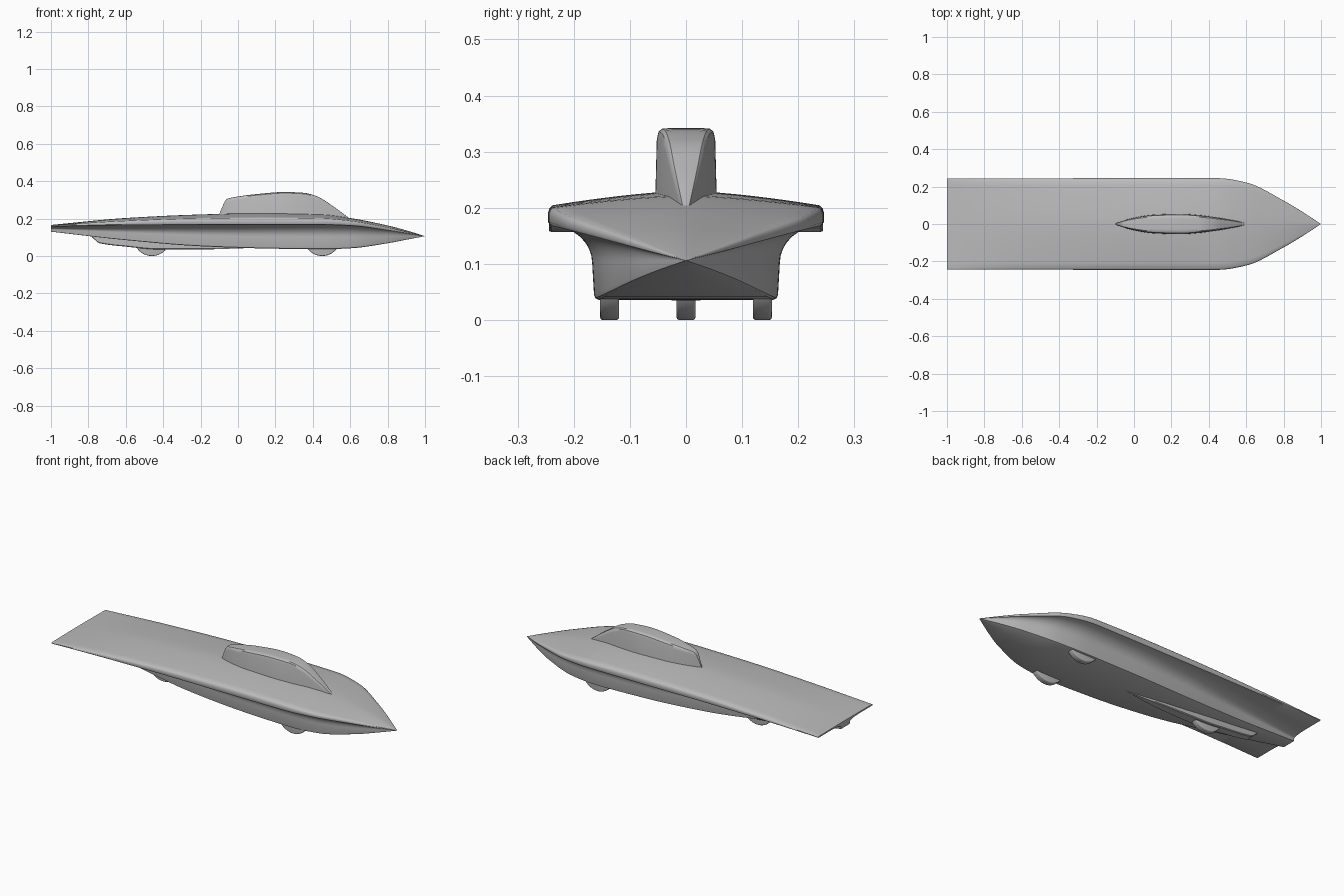
import bpy, bmesh, math
from mathutils import Matrix

if "Cube" in bpy.data.objects:
    bpy.data.objects.remove(bpy.data.objects["Cube"])

grey = bpy.data.materials.new("body_grey")
grey.use_nodes = True
grey.diffuse_color = (0.5, 0.5, 0.5, 1)
grey.node_tree.nodes["Principled BSDF"].inputs["Base Color"].default_value = (0.5, 0.5, 0.5, 1)


def finish(name, bm, angle):
    """Turn a bmesh into a smooth shaded object."""
    bmesh.ops.remove_doubles(bm, verts=bm.verts, dist=0.0002)
    bmesh.ops.recalc_face_normals(bm, faces=bm.faces)
    mesh = bpy.data.meshes.new(name)
    bm.to_mesh(mesh)
    bm.free()
    mesh.materials.append(grey)
    ob = bpy.data.objects.new(name, mesh)
    bpy.context.collection.objects.link(ob)
    bpy.ops.object.select_all(action='DESELECT')
    ob.select_set(True)
    bpy.context.view_layer.objects.active = ob
    bpy.ops.object.shade_smooth_by_angle(angle=math.radians(angle))
    return ob


def sample(stations, x):
    """Monotone cubic interpolation through rows of (x, values...)."""
    def slope(i, k):
        a, b = stations[i], stations[i + 1]
        return (b[k] - a[k]) / (b[0] - a[0])

    def tangent(i, k):
        if i == 0:
            return slope(0, k)
        if i == len(stations) - 1:
            return slope(i - 1, k)
        p, q = slope(i - 1, k), slope(i, k)
        return 2 * p * q / (p + q) if p * q > 0 else 0

    i = max(j for j in range(len(stations) - 1) if j == 0 or stations[j][0] <= x)
    a, b = stations[i], stations[i + 1]
    h = b[0] - a[0]
    t = (x - a[0]) / h
    s = 1 - t
    return [s * s * (1 + 2 * t) * a[k] + t * t * (3 - 2 * t) * b[k]
            + h * t * s * (s * tangent(i, k) - t * tangent(i + 1, k))
            for k in range(1, len(a))]


def loft(name, stations, half_section, steps, angle):
    """Skin mirrored half sections (from centre line to centre line) along x."""
    bm = bmesh.new()
    first, last = stations[0][0], stations[-1][0]
    xs = {first + (last - first) * i / steps for i in range(steps + 1)}
    xs |= {row[0] for row in stations}
    xs = sorted(xs)
    xs = [x for i, x in enumerate(xs) if i == 0 or x - xs[i - 1] > 0.001]
    rings = []
    for x in xs:
        half = half_section(*sample(stations, x))
        ring = half + [(-y, z) for y, z in half[-2:0:-1]]
        rings.append([bm.verts.new((x, y, z)) for y, z in ring])
    n = len(rings[0])
    for a, b in zip(rings, rings[1:]):
        for j in range(n):
            k = (j + 1) % n
            bm.faces.new((a[j], a[k], b[k], b[j]))
    bm.faces.new(rings[0])
    bm.faces.new(rings[-1])
    return finish(name, bm, angle)


# Hull: crowned deck, thin rounded rim, concave flank and flat belly
def hull_section(w, top, hi, lo, belly, bottom):
    rim = hi - lo
    pts = []
    for i in range(9):
        f = 0.97 * i / 8
        pts.append((w * f, hi + (top - hi) * (1 - f ** 1.5)))
    pts += [(w * 0.99, hi - rim * 0.12), (w, hi - rim * 0.35),
            (w, lo + rim * 0.2), (w * 0.985, lo)]
    middle = lo - 0.5 * (lo - bottom)
    fillet = min((w - belly) * 0.93, 0.09)
    for i in range(9):
        a = math.pi / 2 * (1 - i / 8)
        pts.append((belly * 1.02 + fillet * (1 - math.cos(a)),
                    middle + (lo - middle) * math.sin(a)))
    r = (lo - bottom) * 0.07
    pts += [(belly, bottom + r), (belly * 0.985, bottom + r * 0.3),
            (belly * 0.95, bottom), (0, bottom)]
    return pts


# x, half width, crown, rim top, rim bottom, belly half width, belly height
hull = [
    (-1, .244, .166, .164, .157, .04, .13),
    (-.6, .244, .203, .187, .165, .088, .085),
    (-.2, .245, .222, .2, .168, .135, .052),
    (.15, .246, .23, .203, .168, .158, .04),
    (.45, .245, .222, .2, .168, .164, .036),
    (.6, .222, .203, .187, .163, .153, .041),
    (.8, .125, .163, .152, .138, .098, .068),
    (.9, .065, .137, .13, .122, .053, .087),
    (1, 0, .106, .106, .106, 0, .106),
]
loft("hull", hull, hull_section, 80, 40)


# Canopy: narrow upright fin-like cockpit cover
def canopy_section(w, top):
    return [(0, top), (w * 0.5, top), (w * 0.75, top - .001),
            (w * 0.87, top - .006), (w * 0.93, top - .02), (w, .17), (0, .17)]


canopy = [
    (-.1, .003, .225), (-.06, .018, .305), (0, .035, .318), (.1, .051, .331),
    (.25, .056, .342), (.35, .049, .338), (.42, .04, .32), (.5, .027, .272),
    (.6, .006, .198),
]
loft("canopy", canopy, canopy_section, 50, 35)


# Rear fairing: slim keel around the back wheel
def fairing_section(w, bottom):
    return [(0, .14), (w, .14), (w, bottom + .004), (w * 0.85, bottom), (0, bottom)]


fairing = [(-.78, .02, .1), (-.74, .022, .068), (-.6, .026, .05),
           (-.42, .03, .035), (-.2, .024, .035), (.05, .002, .042)]
loft("rear_fairing", fairing, fairing_section, 30, 30)


# Wheels: one at the back, two at the front
def wheel(name, x, y):
    bm = bmesh.new()
    r = 0.098
    turn = Matrix.Translation((x, y, r)) @ Matrix.Rotation(math.pi / 2, 4, 'X')
    bmesh.ops.create_cone(bm, cap_ends=True, segments=64, radius1=r,
                          radius2=r, depth=0.034, matrix=turn)
    rims = [e for e in bm.edges if any(len(f.verts) > 4 for f in e.link_faces)]
    bmesh.ops.bevel(bm, geom=rims, offset=0.005, segments=3,
                    profile=0.5, affect='EDGES')
    finish(name, bm, 40)


wheel("rear_wheel", -.46, 0)
for side, y in (("left", .136), ("right", -.136)):
    wheel("front_wheel_" + side, .45, y)
